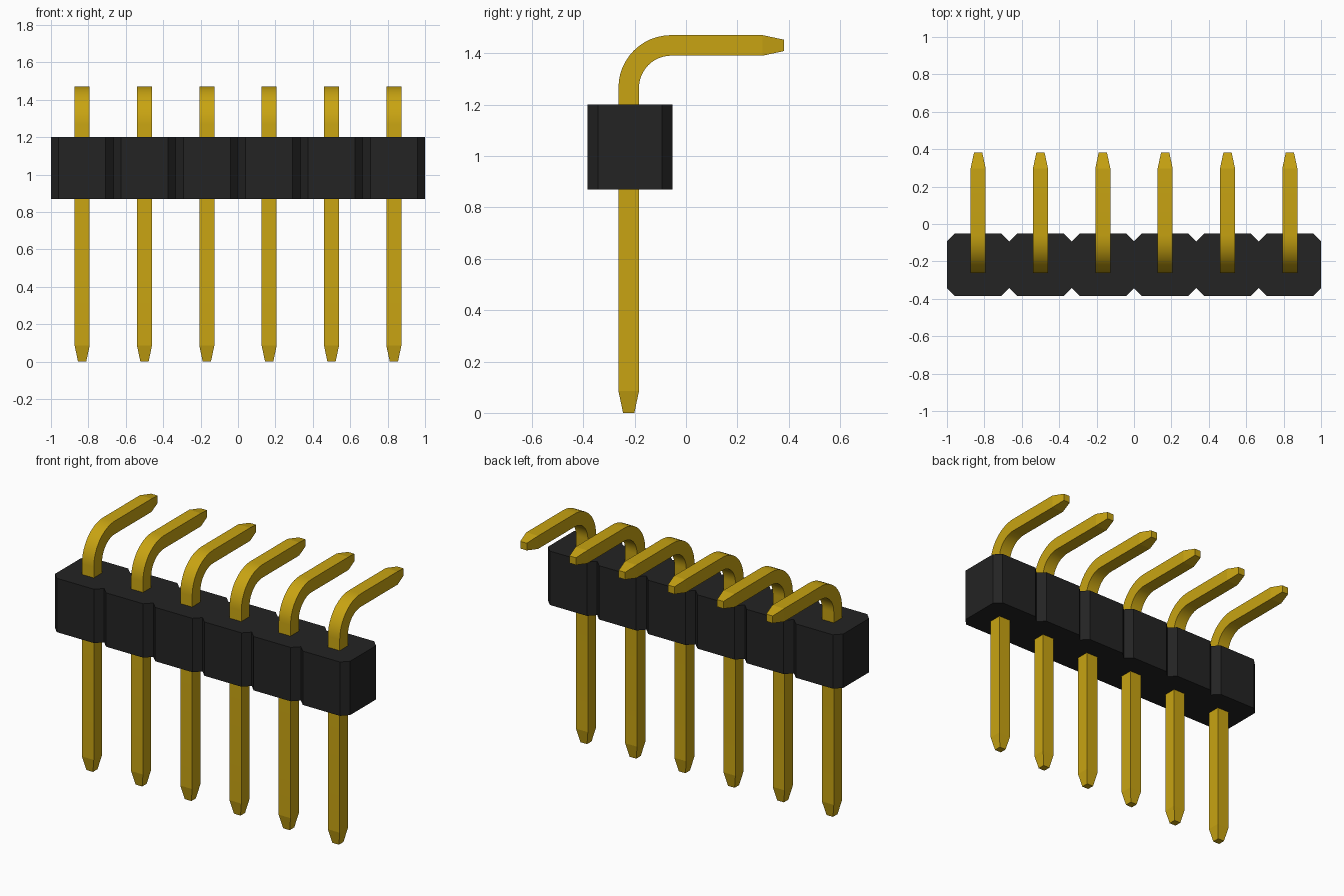
import bpy, bmesh
from math import sin, cos, pi, radians
from mathutils import Vector

cube = bpy.data.objects.get("Cube")
if cube:
    bpy.data.objects.remove(cube, do_unlink=True)

COUNT = 6
PITCH = 2 / COUNT


def material(name, rgb, rough):
    mat = bpy.data.materials.new(name)
    mat.use_nodes = True
    mat.diffuse_color = (*rgb, 1)
    bsdf = mat.node_tree.nodes["Principled BSDF"]
    bsdf.inputs["Base Color"].default_value = (*rgb, 1)
    bsdf.inputs["Roughness"].default_value = rough
    return mat


black = material("black plastic", (0.017, 0.017, 0.017), 0.6)
gold = material("gold metal", (0.58, 0.37, 0.006), 0.4)


def finish(bm, name, mat):
    bmesh.ops.recalc_face_normals(bm, faces=bm.faces)
    mesh = bpy.data.meshes.new(name)
    bm.to_mesh(mesh)
    bm.free()
    mesh.materials.append(mat)
    obj = bpy.data.objects.new(name, mesh)
    bpy.context.collection.objects.link(obj)
    return obj


# Housing: a row of chamfered square cells joined side to side
def build_housing():
    y_mid, half, cut = -0.218, 0.166, 0.041
    z_low, z_high = 0.87, 1.2
    front = []
    for i in range(COUNT):
        left = -1 + i * PITCH
        right = left + PITCH
        front += [(left, cut - half), (left + cut, -half), (right - cut, -half)]
    front.append((1, cut - half))
    back = [(x, -y) for x, y in reversed(front)]
    bm = bmesh.new()
    base = bm.faces.new([bm.verts.new((x, y_mid + y, z_low)) for x, y in front + back])
    top = bmesh.ops.extrude_face_region(bm, geom=[base], use_keep_orig=True)
    moved = [v for v in top["geom"] if isinstance(v, bmesh.types.BMVert)]
    bmesh.ops.translate(bm, verts=moved, vec=(0, 0, z_high - z_low))
    finish(bm, "housing", black)


# Pin: a square section swept up, round the bend and out to the back
def build_pin_mesh():
    y_pin, z_arm, radius, half, tip, steps = -0.223, 1.431, 0.165, 0.04, 0.022, 12
    stations = [(y_pin, 0, 0, tip), (y_pin, 0.085, 0, half)]
    for i in range(steps + 1):
        a = pi / 2 * i / steps
        stations.append((y_pin + radius * (1 - cos(a)),
                         z_arm - radius * (1 - sin(a)), a, half))
    stations += [(0.298, z_arm, pi / 2, half), (0.382, z_arm, pi / 2, tip)]
    bm = bmesh.new()
    rings = []
    for y, z, a, h in stations:
        side = Vector((0, cos(a), -sin(a)))
        rings.append([bm.verts.new(Vector((sx * h, y, z)) + side * sy * h)
                      for sx, sy in ((-1, -1), (1, -1), (1, 1), (-1, 1))])
    for low, high in zip(rings, rings[1:]):
        for k in range(4):
            n = (k + 1) % 4
            bm.faces.new((low[k], low[n], high[n], high[k]))
    bm.faces.new(rings[0])
    bm.faces.new(rings[-1])
    return finish(bm, "pin_1", gold)


build_housing()
pin = build_pin_mesh()
bpy.ops.object.select_all(action="DESELECT")
pin.select_set(True)
bpy.context.view_layer.objects.active = pin
bpy.ops.object.shade_smooth_by_angle(angle=radians(10))

# Repeat the pin in every cell
for i in range(COUNT):
    obj = pin if i == 0 else pin.copy()
    if i:
        obj.name = f"pin_{i + 1}"
        bpy.context.collection.objects.link(obj)
    obj.location.x = -1 + PITCH * (i + 0.5)
